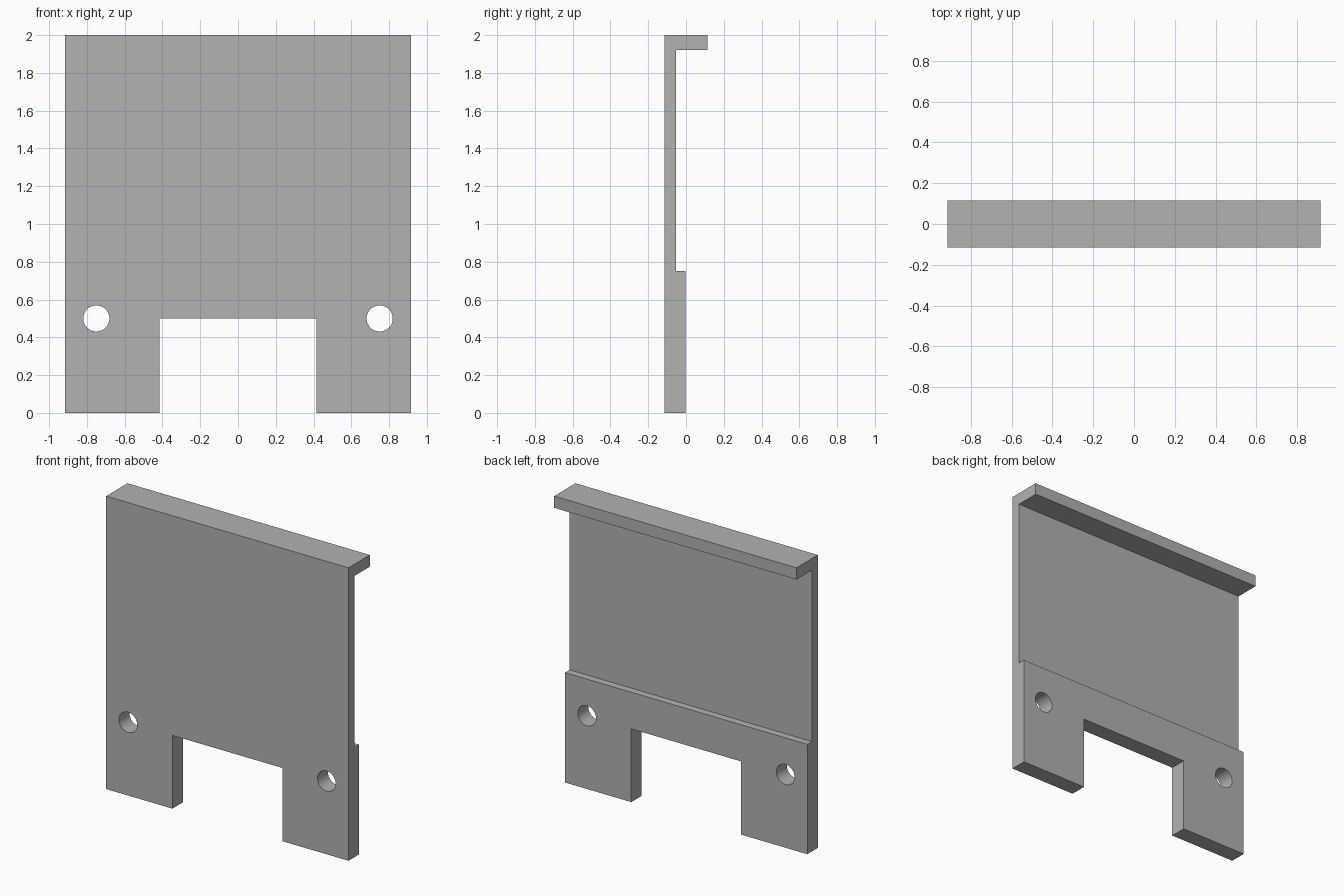
import bpy, bmesh, math
from mathutils import Matrix

cube = bpy.data.objects.get("Cube")
if cube:
    bpy.data.objects.remove(cube, do_unlink=True)

HALF_W = 0.915
FRONT, WEB_BACK, FOOT_BACK, LIP_BACK = -0.115, -0.052, -0.002, 0.115

grey = bpy.data.materials.new("plain grey")
grey.use_nodes = True
colour = (0.445, 0.445, 0.445, 1)
grey.diffuse_color = colour
grey.node_tree.nodes["Principled BSDF"].inputs["Base Color"].default_value = colour


def make_object(name, bm):
    bmesh.ops.recalc_face_normals(bm, faces=bm.faces)
    mesh = bpy.data.meshes.new(name)
    bm.to_mesh(mesh)
    bm.free()
    mesh.materials.append(grey)
    obj = bpy.data.objects.new(name, mesh)
    bpy.context.collection.objects.link(obj)
    return obj


def cut(target, cutter):
    mod = target.modifiers.new("cut", 'BOOLEAN')
    mod.operation = 'DIFFERENCE'
    mod.solver = 'EXACT'
    mod.object = cutter
    cutter.hide_render = True
    bpy.context.view_layer.objects.active = target
    bpy.ops.object.modifier_apply(modifier=mod.name)
    bpy.data.objects.remove(cutter, do_unlink=True)


# Plate: side profile with thick foot, thin web and top lip, extruded across
profile = [(FRONT, 0), (FOOT_BACK, 0), (FOOT_BACK, 0.75), (WEB_BACK, 0.75),
           (WEB_BACK, 1.92), (LIP_BACK, 1.92), (LIP_BACK, 2), (FRONT, 2)]
bm = bmesh.new()
side = bm.faces.new([bm.verts.new((-HALF_W, y, z)) for y, z in profile])
ext = bmesh.ops.extrude_face_region(bm, geom=[side])
bmesh.ops.translate(bm, vec=(2 * HALF_W, 0, 0),
                    verts=[v for v in ext["geom"] if isinstance(v, bmesh.types.BMVert)])
plate = make_object("bracket_plate", bm)

# Notch between the feet
bm = bmesh.new()
bmesh.ops.create_cube(bm, size=1, matrix=Matrix.Diagonal((0.83, 1, 1, 1)))
cut(plate, make_object("notch_cutter", bm))

# Round bolt holes
for x in (-0.75, 0.75):
    bm = bmesh.new()
    bmesh.ops.create_cone(bm, cap_ends=True, segments=48, radius1=0.069, radius2=0.069, depth=1,
                          matrix=Matrix.Translation((x, 0, 0.5)) @ Matrix.Rotation(math.pi / 2, 4, 'X'))
    cut(plate, make_object("hole_cutter", bm))

bpy.ops.object.select_all(action='DESELECT')
plate.select_set(True)
bpy.context.view_layer.objects.active = plate
bpy.ops.object.shade_smooth_by_angle(angle=math.radians(30))
